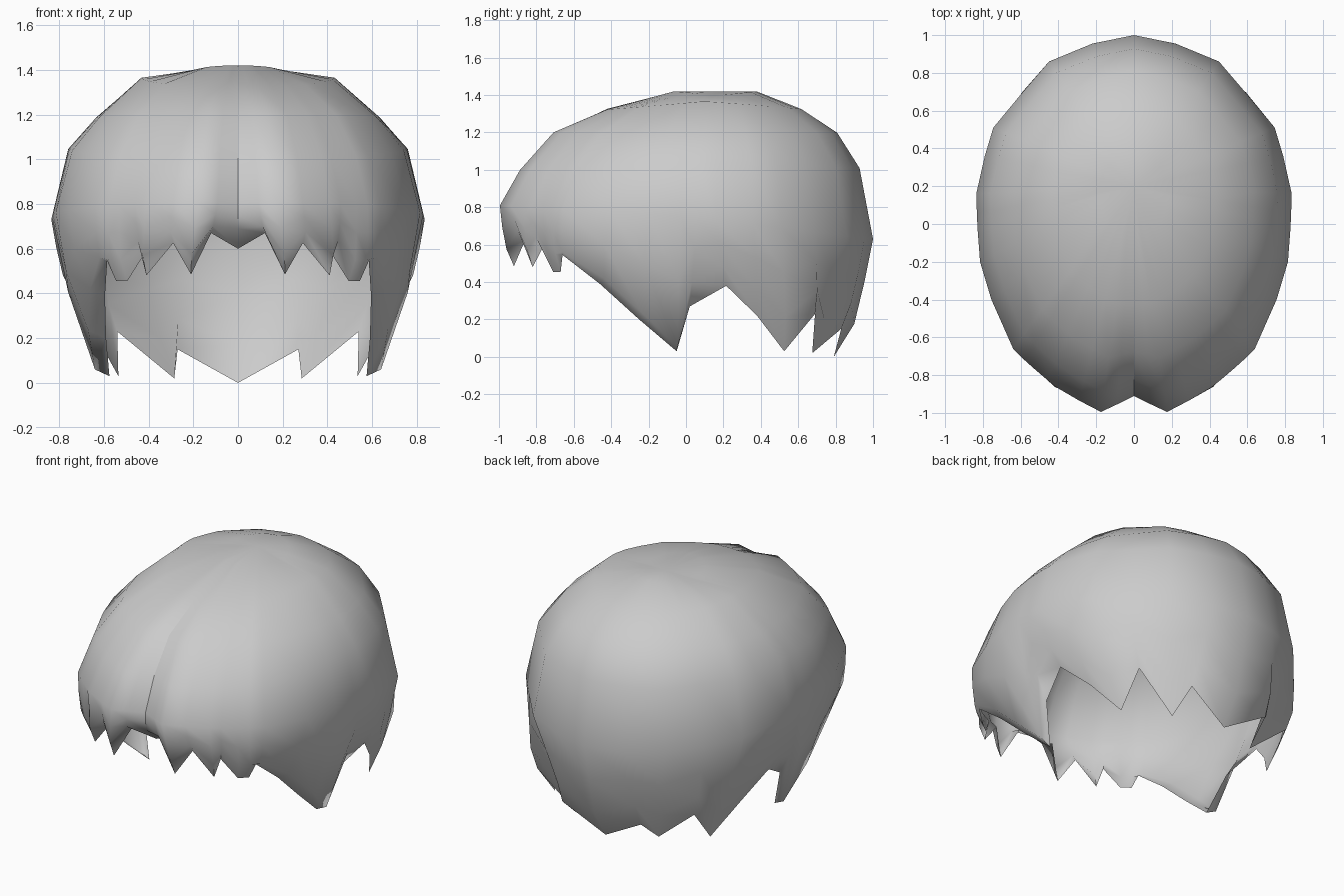
import bpy
import bmesh
from mathutils import Vector

if "Cube" in bpy.data.objects:
    bpy.data.objects.remove(bpy.data.objects["Cube"])

# Widest outline of the right half, seen from above, front to back (x, y)
OUTLINE = [(0, -.91), (.09, -.955), (.175, -.995), (.29, -.935), (.41, -.865),
           (.46, -.825), (.53, -.765), (.58, -.72), (.64, -.66), (.755, -.40),
           (.815, -.20), (.828, -.03), (.832, .06), (.835, .16), (.79, .36),
           (.745, .51), (.60, .685), (.45, .86), (.22, .955), (0, 1.0)]
# Jagged hem below each outline point: fringe, sideburn, nape (x, y, z)
HEM = [(0, -.80, .60), (.12, -.86, .67), (.21, -.92, .485), (.29, -.86, .625),
       (.41, -.82, .48), (.42, -.77, .575), (.495, -.71, .455), (.545, -.67, .455),
       (.585, -.66, .545), (.595, -.46, .39), (.59, -.25, .20), (.575, -.05, .03),
       (.66, .02, .27), (.72, .215, .38), (.64, .38, .22), (.535, .525, .03),
       (.54, .69, .23), (.285, .675, .02), (.27, .83, .15), (0, .79, 0)]
# Outer lip where the hem folds inwards (column: point)
LIP = {0: (0, -.90, .69), 1: (.11, -.94, .70), 8: (.62, -.66, .56),
       9: (.66, -.44, .42), 10: (.67, -.235, .235), 11: (.64, -.045, .06)}
# Dome profile: distance from crown, height at front, sides and back
DOME = [(.22, 1.0, .965, 1.0), (.52, .84, .92, .88), (.76, .64, .65, .72),
        (.91, .31, .45, .48), (1, 0, 0, 0)]
CROWN = Vector((0, .2, 1.42))


def lock(i):
    """One strand column from the crown down to the hem."""
    x, y = OUTLINE[i]
    front, back = max(0, -y), max(0, y)
    wide = Vector((x, y, .75 - .12 * back + .06 * front))
    hem = Vector(HEM[i])
    pts = []
    for s, cf, cs, cb in DOME:
        c = cs + (cf - cs) * front + (cb - cs) * back
        p = CROWN.lerp(wide, s)
        p.z = wide.z + (CROWN.z - wide.z) * c
        if i < 2:   # parting fades out towards the crown
            p.y -= (.085 if i == 0 else .035) * s * min(1, (1 - s) / .48)
        pts.append(p)
    if i in LIP:
        lip = Vector(LIP[i])
    else:
        lip = wide.lerp(hem, .72)
        lip.x *= 1.04
        lip.y *= 1.06 if i == 19 else 1.02
    belly = wide.lerp(lip, .5)
    bulge = 1.035 if 8 < i < 12 else 1.005
    belly.x, belly.y = belly.x * bulge, belly.y * bulge
    return pts + [belly, lip, hem]


# Hair shell: right half columns followed by their mirror images
half = [lock(i) for i in range(len(OUTLINE))]
flip = [[Vector((-p.x, p.y, p.z)) for p in col] for col in reversed(half[1:-1])]

bm = bmesh.new()
crown = bm.verts.new(CROWN)
cols = [[bm.verts.new(p) for p in col] for col in half + flip]
for a, b in zip(cols, cols[1:] + cols[:1]):
    bm.faces.new((crown, a[0], b[0]))
    for k in range(len(a) - 1):
        bm.faces.new((a[k], a[k + 1], b[k + 1], b[k]))
bm.normal_update()
bm.edges.index_update()
parting = [bm.edges.get((cols[0][k], cols[0][k + 1])).index for k in range(1, 6)]
mesh = bpy.data.meshes.new("hair_shell")
bm.to_mesh(mesh)
bm.free()

hair = bpy.data.objects.new("hair_shell", mesh)
bpy.context.collection.objects.link(hair)
bpy.context.view_layer.objects.active = hair
hair.select_set(True)
bpy.ops.object.shade_smooth_by_angle(angle=1.3)

# Sharp parting down the forehead
for e in parting:
    mesh.edges[e].use_edge_sharp = True
